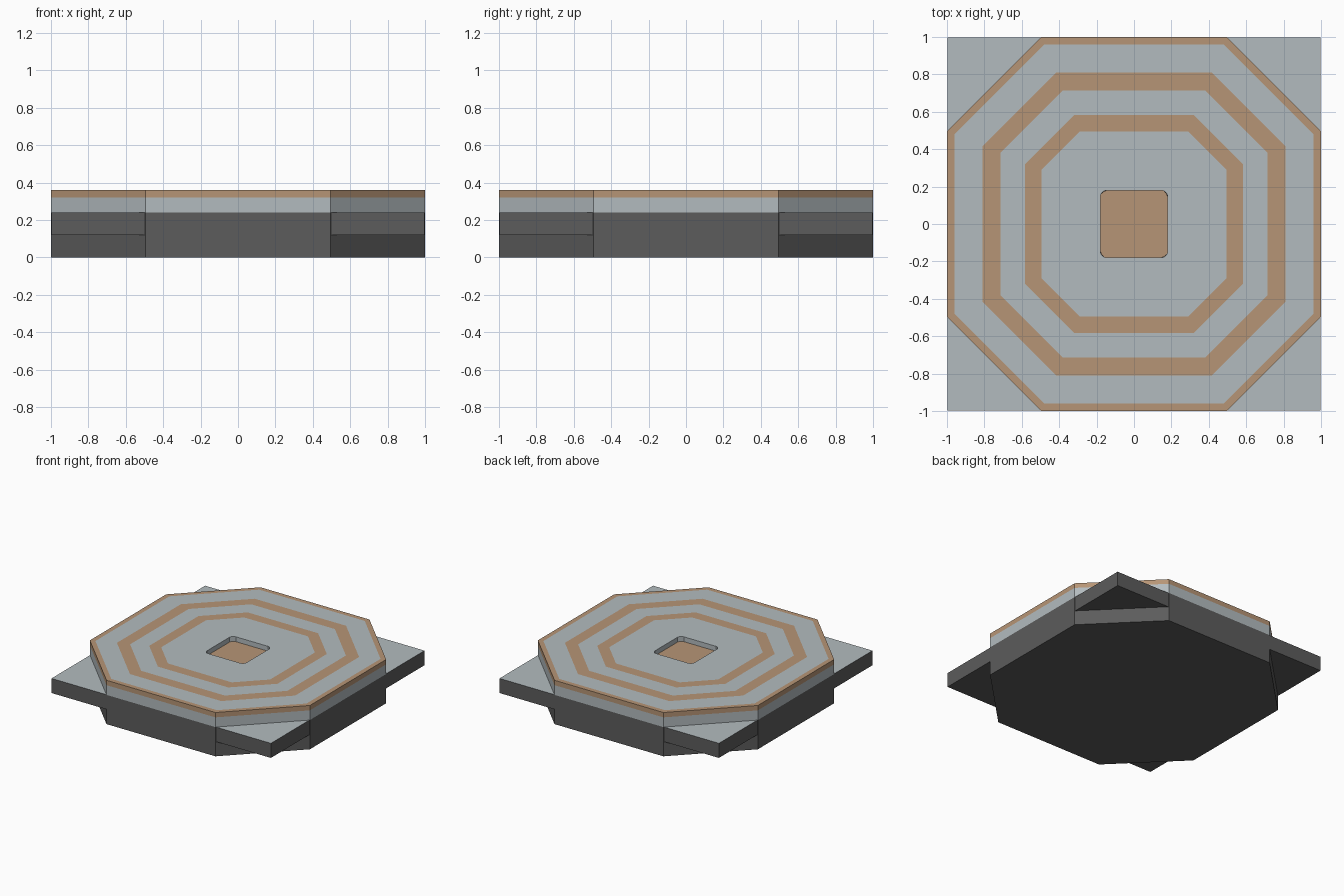
import bpy, bmesh, math

cube = bpy.data.objects.get("Cube")
if cube:
    bpy.data.objects.remove(cube, do_unlink=True)


def material(name, rgb):
    m = bpy.data.materials.new(name)
    m.use_nodes = True
    m.diffuse_color = (*rgb, 1)
    m.node_tree.nodes["Principled BSDF"].inputs["Base Color"].default_value = (*rgb, 1)
    return m


MATS = [material("dark grey", (0.107, 0.107, 0.107)),
        material("pale grey", (0.45, 0.50, 0.52)),
        material("tan", (0.47, 0.30, 0.18))]
DARK, PALE, TAN = range(3)


def turn(p, k):
    """Rotate a point by k quarter turns."""
    x, y = p
    for _ in range(k):
        x, y = -y, x
    return x, y


def octagon(half, flat):
    """Four corners, each a cut between two points."""
    return [[turn(p, k) for p in ((half, flat), (flat, half))] for k in range(4)]


def rounded_square(half, radius, steps=4):
    """Four corners, each an arc of several points."""
    c = half - radius
    arc = [(c + radius * math.cos(a), c + radius * math.sin(a))
           for a in (math.pi / 2 * i / steps for i in range(steps + 1))]
    return [[turn(p, k) for p in arc] for k in range(4)]


def square(half):
    return [[turn((half, half), k)] for k in range(4)]


def skin(name, rings):
    """Join a chain of (outline, height, colour) rings and close both ends."""
    bm = bmesh.new()

    def face(verts, colour):
        bm.faces.new(verts).material_index = colour

    loops = [[[bm.verts.new((x, y, z)) for x, y in corner] for corner in outline]
             for outline, z, _ in rings]
    face([v for c in reversed(loops[0]) for v in reversed(c)], rings[0][2])
    for low, high, (_, _, colour) in zip(loops, loops[1:], rings[1:]):
        for k in range(4):
            n = (k + 1) % 4
            if len(low[k]) > 1:
                face(low[k] + high[k][::-1], colour)
            face([low[k][-1], low[n][0], high[n][0], high[k][-1]], colour)
    face([v for c in loops[-1] for v in c], TAN if name == "octagonal_pad" else PALE)
    mesh = bpy.data.meshes.new(name)
    bm.to_mesh(mesh)
    bm.free()
    for m in MATS:
        mesh.materials.append(m)
    obj = bpy.data.objects.new(name, mesh)
    bpy.context.collection.objects.link(obj)


# Octagonal pad: banded sides, painted rings on top, sunken centre pocket
BASE, GREY_TOP, TOP = 0.24, 0.32, 0.36
outer = octagon(1, 0.495)
pocket = rounded_square(0.18, 0.035)
skin("octagonal_pad", [
    (outer, 0, DARK), (outer, BASE, DARK), (outer, GREY_TOP, PALE), (outer, TOP, TAN),
    (octagon(0.96, 0.48), TOP, TAN),
    (octagon(0.81, 0.415), TOP, PALE),
    (octagon(0.715, 0.38), TOP, TAN),
    (octagon(0.583, 0.32), TOP, PALE),
    (octagon(0.495, 0.29), TOP, TAN),
    (pocket, TOP, PALE), (pocket, GREY_TOP, PALE)])

# Square slab whose corners stick out from the pad
slab = square(0.997)
skin("square_slab", [(slab, 0.12, DARK), (slab, BASE, DARK)])
